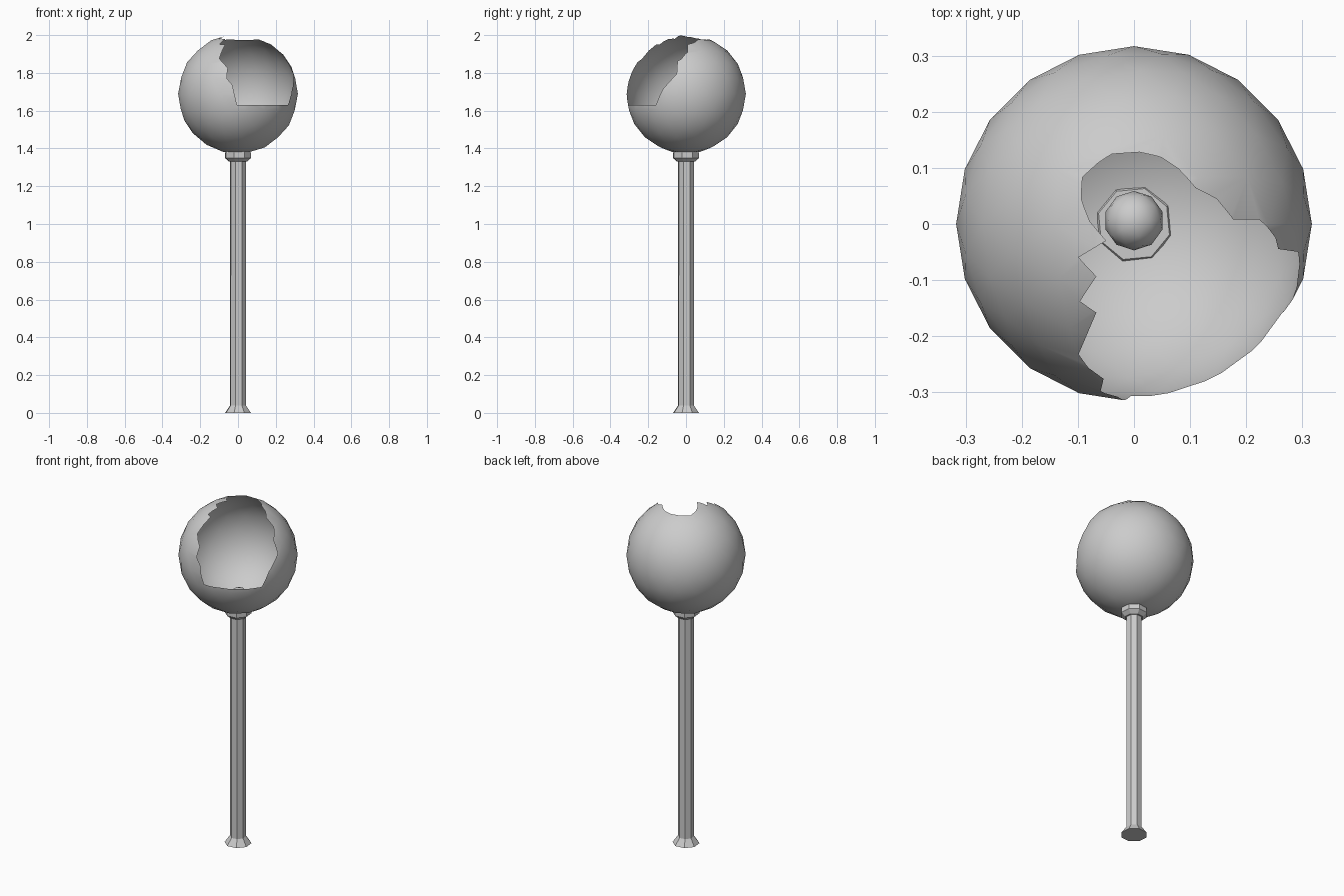
import bpy, bmesh, math
from mathutils import Vector

if "Cube" in bpy.data.objects:
    bpy.data.objects.remove(bpy.data.objects["Cube"], do_unlink=True)

GREY = (0.6, 0.6, 0.6, 1)
mat = bpy.data.materials.new("plain grey")
mat.use_nodes = True
mat.diffuse_color = GREY
mat.node_tree.nodes["Principled BSDF"].inputs["Base Color"].default_value = GREY


def finish(bm, name, location=(0, 0, 0), smooth=False):
    mesh = bpy.data.meshes.new(name)
    for face in bm.faces:
        face.smooth = smooth
    bm.to_mesh(mesh)
    bm.free()
    mesh.materials.append(mat)
    obj = bpy.data.objects.new(name, mesh)
    obj.location = location
    bpy.context.collection.objects.link(obj)
    return obj


def lathe(name, profile, sides=8, turn=math.radians(28)):
    """Faceted solid of revolution from (radius, height) pairs, capped."""
    bm = bmesh.new()
    angles = [turn + math.tau * i / sides for i in range(sides)]
    rings = [[bm.verts.new((r * math.cos(a), r * math.sin(a), z)) for a in angles]
             for r, z in profile]
    for low, high in zip(rings, rings[1:]):
        for i in range(sides):
            j = (i + 1) % sides
            bm.faces.new((low[i], low[j], high[j], high[i]))
    bm.faces.new(rings[0][::-1])
    bm.faces.new(rings[-1])
    return finish(bm, name)


# Post with flared foot, and the collar that carries the globe
lathe("post", [(0.072, 0), (0.044, 0.04), (0.043, 1.34)])
lathe("collar", [(0.05, 1.33), (0.073, 1.35), (0.073, 1.375), (0.066, 1.386)])

# Bulb
bm = bmesh.new()
bmesh.ops.create_icosphere(bm, subdivisions=2, radius=0.053)
finish(bm, "bulb", (0, 0.006, 1.44), smooth=True)

# Broken opening: upper edge seen in plan, then a level lower rim
R = 0.317
upper = [(-.03, -.312), (-.06, -.3), (-.055, -.28), (-.1, -.235), (-.068, -.16),
         (-.098, -.14), (-.068, -.095), (-.1, -.06), (-.05, -.03), (-.08, .005),
         (-.095, .045), (-.093, .085), (-.065, .11), (-.04, .125), (.01, .13),
         (.05, .12), (.08, .1), (.11, .065), (.15, .045), (.178, .008),
         (.225, .008), (.255, -.025), (.26, -.045), (.295, -.05), (.29, -.126)]
outline = [Vector((x, y, math.sqrt(R * R - x * x - y * y))) for x, y in upper]
RIM = -0.06
rim_radius = math.sqrt(R * R - RIM * RIM)
for degrees in (-31, -46, -61, -76, -91):
    a = math.radians(degrees)
    outline.append(Vector((rim_radius * math.cos(a), rim_radius * math.sin(a), RIM)))

# Flat projection in which every straight cut stays straight
axis = Vector((0.45, -0.54, 0.7)).normalized()
side = axis.orthogonal().normalized()
up = axis.cross(side)


def project(p):
    depth = p.dot(axis)
    return p.dot(side) / depth, p.dot(up) / depth


flat = [project(p) for p in outline]


def in_opening(p):
    if p.dot(axis) <= 0.001:
        return False
    x, y = project(p)
    inside = False
    for (ax, ay), (bx, by) in zip(flat, flat[1:] + flat[:1]):
        if (ay > y) != (by > y) and x < ax + (y - ay) * (bx - ax) / (by - ay):
            inside = not inside
    return inside


# Globe: cut along each edge of the opening, then drop the faces inside it
bm = bmesh.new()
bmesh.ops.create_icosphere(bm, subdivisions=3, radius=R)
for p, q in zip(outline, outline[1:] + outline[:1]):
    middle = (p + q).normalized()
    faces = [f for f in bm.faces if f.calc_center_median().normalized().dot(middle) > 0.8]
    edges = {e for f in faces for e in f.edges}
    verts = {v for f in faces for v in f.verts}
    bmesh.ops.bisect_plane(bm, geom=list(verts) + list(edges) + faces, dist=1e-5,
                           plane_co=(0, 0, 0), plane_no=p.cross(q).normalized())
gone = [f for f in bm.faces if in_opening(f.calc_center_median())]
bmesh.ops.delete(bm, geom=gone, context="FACES")
bmesh.ops.dissolve_limit(bm, angle_limit=0.01, verts=bm.verts[:], edges=bm.edges[:])
finish(bm, "broken_globe", (0, 0, 1.689), smooth=True)
